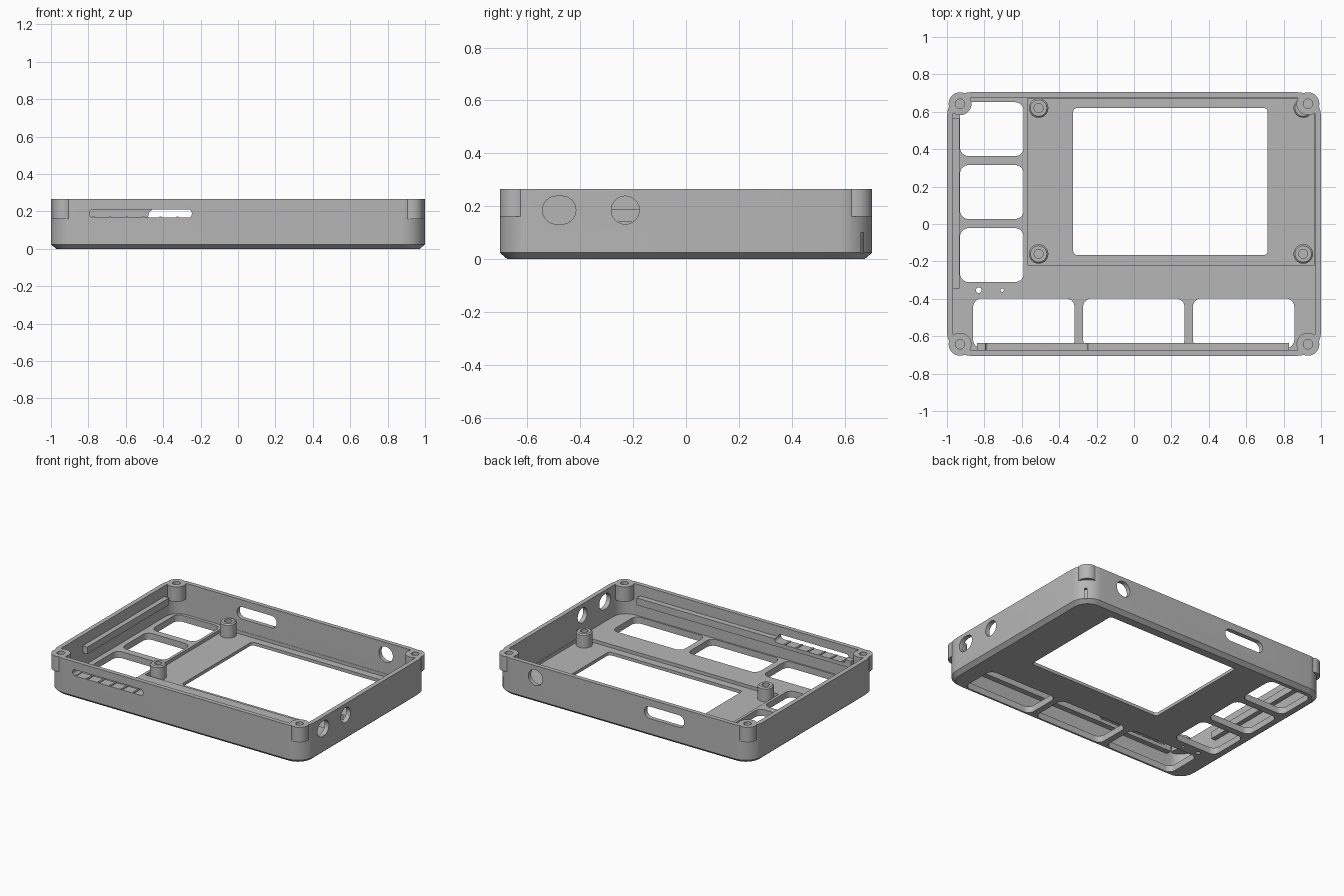
import bpy, bmesh, math

cube = bpy.data.objects.get("Cube")
if cube:
    bpy.data.objects.remove(cube, do_unlink=True)

grey = bpy.data.materials.new("plain grey")
grey.use_nodes = True
grey.diffuse_color = (0.47, 0.47, 0.47, 1)
grey.node_tree.nodes["Principled BSDF"].inputs["Base Color"].default_value = grey.diffuse_color


def rounded_rect(w, h, r, seg):
    """Outline of a centred rounded rectangle."""
    if r <= 0:
        return [(w / 2, h / 2), (-w / 2, h / 2), (-w / 2, -h / 2), (w / 2, -h / 2)]
    pts = []
    r = min(r, w / 2 - 1e-4, h / 2 - 1e-4)
    for q, (sx, sy) in enumerate([(1, 1), (-1, 1), (-1, -1), (1, -1)]):
        for i in range(seg + 1):
            a = math.pi / 2 * (q + i / seg)
            pts.append((sx * (w / 2 - r) + r * math.cos(a), sy * (h / 2 - r) + r * math.sin(a)))
    return pts


def prism(name, u, v, levels, r=0.0, axis="z", seg=8):
    """Rounded block: u and v are (min, max), levels are (position, inset) along the axis."""
    place = {"z": lambda a, b, c: (a, b, c),
             "y": lambda a, b, c: (a, c, b),
             "x": lambda a, b, c: (c, a, b)}[axis]
    cu, cv = sum(u) / 2, sum(v) / 2
    bm = bmesh.new()
    rings = []
    for pos, inset in levels:
        outline = rounded_rect(u[1] - u[0] - 2 * inset, v[1] - v[0] - 2 * inset, r - inset, seg)
        rings.append([bm.verts.new(place(cu + a, cv + b, pos)) for a, b in outline])
    bm.faces.new(rings[0])
    bm.faces.new(rings[-1])
    for lo, hi in zip(rings, rings[1:]):
        for i in range(len(lo)):
            j = (i + 1) % len(lo)
            bm.faces.new((lo[i], lo[j], hi[j], hi[i]))
    bmesh.ops.recalc_face_normals(bm, faces=bm.faces)
    mesh = bpy.data.meshes.new(name)
    bm.to_mesh(mesh)
    bm.free()
    mesh.materials.append(grey)
    ob = bpy.data.objects.new(name, mesh)
    bpy.context.collection.objects.link(ob)
    return ob


def disc(name, x, y, radius, levels, axis="z"):
    return prism(name, (x - radius, x + radius), (y - radius, y + radius), levels, radius, axis)


def combine(target, tool, operation="DIFFERENCE"):
    """Apply a boolean and throw the tool away."""
    mod = target.modifiers.new("cut", "BOOLEAN")
    mod.operation = operation
    mod.solver = "EXACT"
    mod.object = tool
    bpy.context.view_layer.objects.active = target
    bpy.ops.object.modifier_apply(modifier=mod.name)
    bpy.data.objects.remove(tool, do_unlink=True)


TOP, FLOOR, THIN = 0.265, 0.045, 0.022
through = [(-0.1, 0), (0.1, 0)]

# Tray with chamfered bottom edge and hollow inside
case = prism("case_shell", (-1, 1), (-0.705, 0.705), [(0, 0.028), (0.024, 0), (TOP, 0)], 0.13)
combine(case, prism("cavity", (-0.968, 0.968), (-0.674, 0.674), [(FLOOR, 0), (0.4, 0)], 0.1))

# Corner screw bosses
corners = [(sx * 0.93, sy * 0.643) for sx in (-1, 1) for sy in (-1, 1)]
for x, y in corners:
    combine(case, disc("boss", x, y, 0.061, [(0.16, 0), (TOP, 0)]), "UNION")
for x, y in corners:
    combine(case, disc("boss_hole", x, y, 0.025, [(0.175, 0), (0.4, 0)]))

# Thinner floor around the screen, and the screen opening
combine(case, prism("recess", (-0.57, 0.966), (-0.22, 0.672), [(THIN, 0), (0.1, 0)], 0.005))
combine(case, prism("screen_opening", (-0.325, 0.715), (-0.165, 0.62), through, 0.02))

# Key openings: a column at the side and a row at the front
for y in (-0.31, 0.027, 0.363):
    combine(case, prism("side_key", (-0.93, -0.59), (y, y + 0.288), through, 0.045))
for x in (-0.86, -0.272, 0.315):
    combine(case, prism("front_key", (x, x + 0.542), (-0.664, -0.398), through, 0.045))

# Two small indicator holes
for x, radius in ((-0.83, 0.015), (-0.705, 0.009)):
    combine(case, disc("indicator", x, -0.354, radius, through))

# Ports in the side and back walls
side, back = [(0.9, 0), (1.1, 0)], [(0.66, 0), (0.8, 0)]
combine(case, prism("wide_port", (-0.543, -0.417), (0.132, 0.238), side, 0.053, "x"))
combine(case, disc("round_port", -0.23, 0.185, 0.053, side, "x"))
combine(case, disc("back_port", 0.68, 0.18, 0.055, back, "y"))
combine(case, prism("back_slot", (-0.48, -0.17), (0.13, 0.215), back, 0.042, "y"))

# Support rails inside the front and side walls
front_rail = prism("front_rail", (-0.84, 0.83), (0.14, 0.19), [(-0.68, 0), (-0.635, 0)], axis="y")
prism("side_rail", (-0.345, 0.565), (0.14, 0.19), [(-0.975, 0), (-0.933, 0)], axis="x")

# Long slot through the front wall and its rail
for part in (case, front_rail):
    combine(part, prism("front_slot", (-0.795, -0.247), (0.166, 0.21),
                        [(-0.8, 0), (-0.6, 0)], 0.02, "y"))

# Small ribs along the slot floor
for i in range(6):
    x = -0.78 + i * 0.09
    prism("slot_rib", (x, x + 0.012), (0.16, 0.172), [(-0.7, 0), (-0.636, 0)], axis="y")

# Board standoffs
for x in (-0.51, 0.905):
    for y in (-0.16, 0.62):
        post = disc("board_standoff", x, y, 0.052, [(THIN - 0.005, 0), (0.112, 0), (0.12, 0.008)])
        combine(post, disc("pilot_hole", x, y, 0.024, [(0.04, 0), (0.2, 0)]))

# Smooth the rounded walls while keeping edges sharp
bpy.ops.object.select_all(action="DESELECT")
for ob in bpy.context.collection.objects:
    if ob.type == "MESH":
        ob.select_set(True)
        bpy.context.view_layer.objects.active = ob
bpy.ops.object.shade_smooth_by_angle(angle=math.radians(30))
